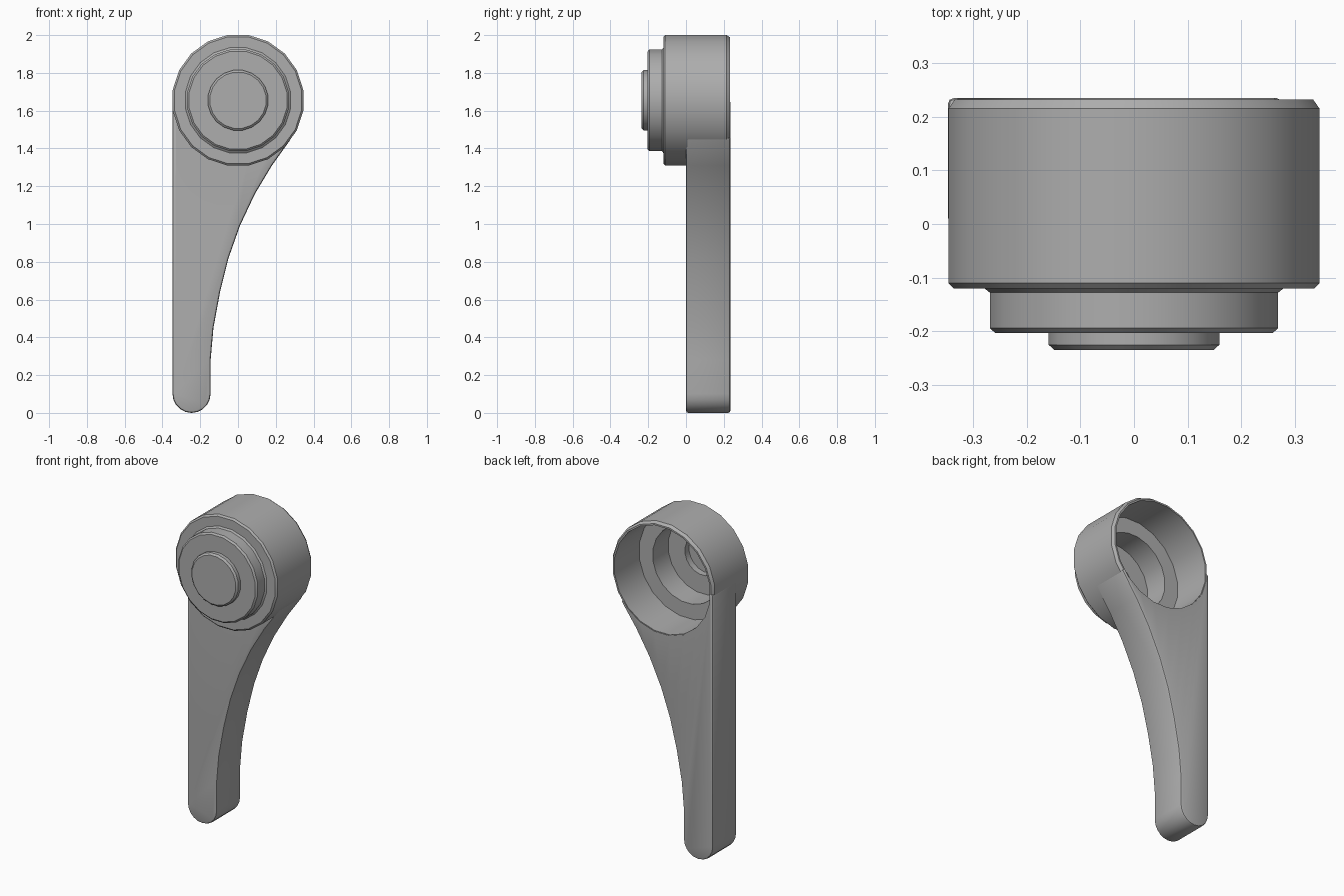
import bpy
import bmesh
from math import pi, sin, cos, radians

if "Cube" in bpy.data.objects:
    bpy.data.objects.remove(bpy.data.objects["Cube"])

HUB_Z = 1.655
SIDES = 20

grey = bpy.data.materials.new("plain grey")
grey.use_nodes = True
colour = (0.42, 0.42, 0.42, 1)
grey.diffuse_color = colour
grey.node_tree.nodes["Principled BSDF"].inputs["Base Color"].default_value = colour


def finish(name, bm):
    bmesh.ops.recalc_face_normals(bm, faces=bm.faces)
    mesh = bpy.data.meshes.new(name)
    bm.to_mesh(mesh)
    bm.free()
    mesh.materials.append(grey)
    obj = bpy.data.objects.new(name, mesh)
    bpy.context.collection.objects.link(obj)
    return obj


def lathe(name, profile):
    """Turn (radius, y) points round the hub axis and cap both ends."""
    bm = bmesh.new()
    rings = []
    for r, y in profile:
        angles = [2 * pi * (i + 0.5) / SIDES for i in range(SIDES)]
        rings.append([bm.verts.new((r * cos(a), y, HUB_Z + r * sin(a))) for a in angles])
    for a, b in zip(rings, rings[1:]):
        for i in range(SIDES):
            j = (i + 1) % SIDES
            bm.faces.new((a[i], a[j], b[j], b[i]))
    bm.faces.new(rings[0])
    bm.faces.new(rings[-1])
    return finish(name, bm)


def smooth(obj):
    bpy.ops.object.select_all(action='DESELECT')
    obj.select_set(True)
    bpy.context.view_layer.objects.active = obj
    bpy.ops.object.shade_smooth_by_angle(angle=radians(30))


# Hollow stepped hub: front button, collar, barrel, then the bore from the back
hub = lathe("hub", [
    (0.15, -0.235), (0.161, -0.225), (0.161, -0.203),
    (0.262, -0.203), (0.272, -0.194), (0.272, -0.128), (0.282, -0.12),
    (0.34, -0.12), (0.35, -0.11), (0.35, 0.215), (0.338, 0.232),
    (0.328, 0.232), (0.328, -0.01), (0.235, -0.01),
    (0.235, -0.16), (0.12, -0.16), (0.12, -0.2)])
smooth(hub)

# Lever: straight left edge, round tip, curved right edge meeting the hub
outline = [(-0.347, HUB_Z)]
for i in range(11):
    a = pi + pi * i / 10
    outline.append((-0.246 + 0.101 * cos(a), 0.101 + 0.101 * sin(a)))
outline += [(-0.145, 0.28), (-0.13, 0.45), (-0.095, 0.64), (-0.05, 0.82), (0.01, 0.99),
            (0.09, 1.16), (0.18, 1.31), (0.282, 1.453), (0, HUB_Z)]
bm = bmesh.new()
face = bm.faces.new([bm.verts.new((x, 0, z)) for x, z in outline])
grown = bmesh.ops.extrude_face_region(bm, geom=[face])
moved = [v for v in grown["geom"] if isinstance(v, bmesh.types.BMVert)]
bmesh.ops.translate(bm, verts=moved, vec=(0, 0.235, 0))
lever = finish("lever", bm)

# Soften the lever edges and clear the bore through it
bevel = lever.modifiers.new("soft edges", 'BEVEL')
bevel.width = 0.012
bevel.segments = 2
bevel.limit_method = 'ANGLE'
bevel.angle_limit = radians(40)
cutter = lathe("bore_cutter", [(0.332, -0.5), (0.332, 0.5)])
cutter.hide_render = True
cut = lever.modifiers.new("bore", 'BOOLEAN')
cut.operation = 'DIFFERENCE'
cut.solver = 'EXACT'
cut.object = cutter

bpy.context.view_layer.update()
graph = bpy.context.evaluated_depsgraph_get()
result = bpy.data.meshes.new_from_object(lever.evaluated_get(graph))
lever.modifiers.clear()
lever.data = result
bpy.data.objects.remove(cutter)
smooth(lever)
